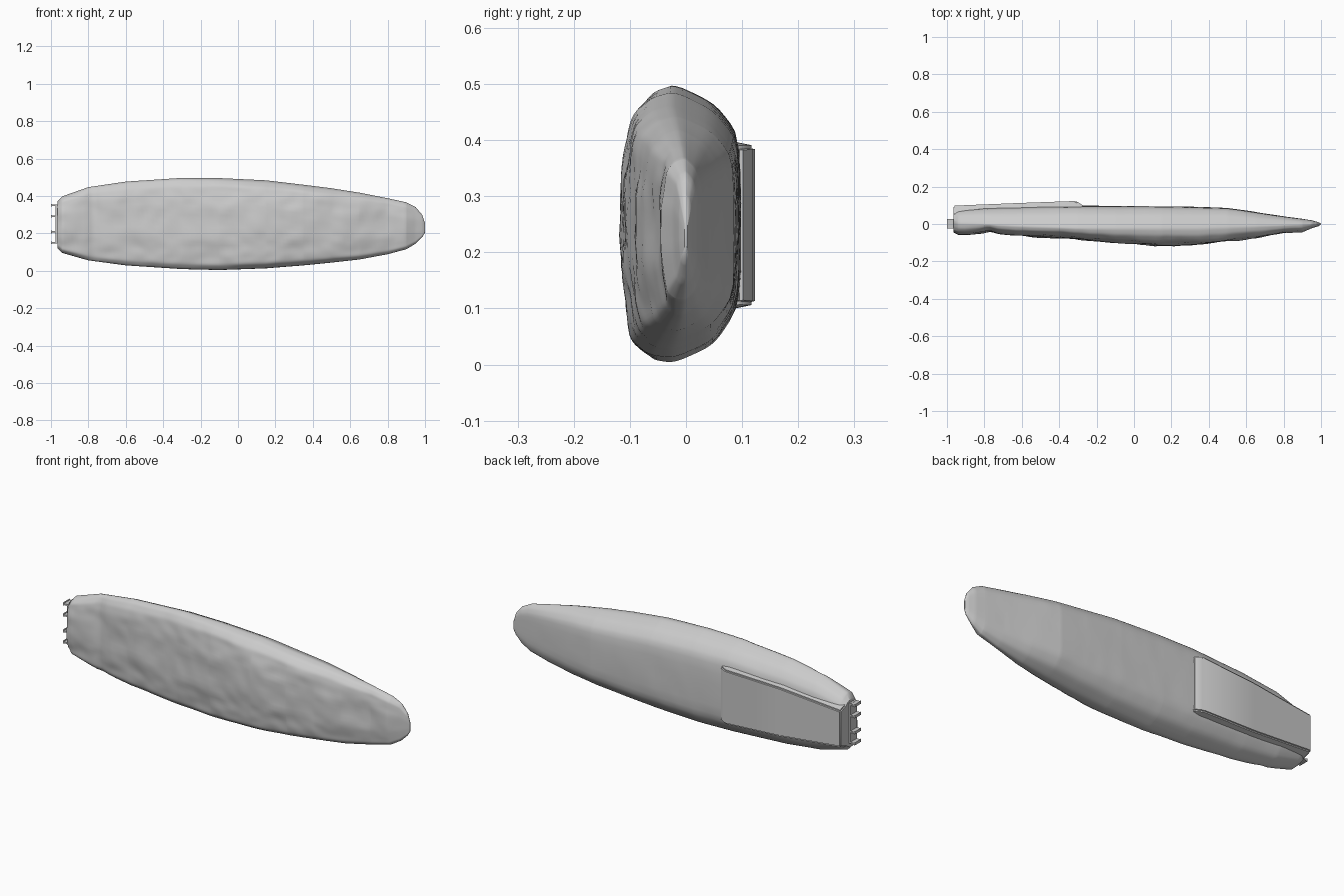
import bpy, bmesh, math
from mathutils import Vector, noise

if "Cube" in bpy.data.objects:
    bpy.data.objects.remove(bpy.data.objects["Cube"])

# Hull stations: x, bottom z, top z, front y, back y, ridge y
STATIONS = [
    (-0.965, 0.12, 0.375, -0.042, 0.070, 0.01), (-0.94, 0.095, 0.40, -0.055, 0.075, 0.005),
    (-0.80, 0.055, 0.45, -0.050, 0.085, 0.0), (-0.60, 0.028, 0.48, -0.063, 0.092, -0.01),
    (-0.30, 0.008, 0.50, -0.080, 0.098, -0.02), (-0.10, 0.003, 0.499, -0.100, 0.097, -0.02),
    (0.15, 0.012, 0.487, -0.117, 0.094, -0.02), (0.35, 0.028, 0.463, -0.110, 0.090, -0.02),
    (0.50, 0.043, 0.444, -0.093, 0.086, -0.015), (0.65, 0.060, 0.42, -0.073, 0.063, -0.01),
    (0.80, 0.088, 0.39, -0.050, 0.040, -0.005), (0.90, 0.115, 0.368, -0.043, 0.028, -0.002),
    (0.95, 0.145, 0.342, -0.022, 0.020, 0.0), (0.985, 0.18, 0.30, -0.012, 0.010, 0.0),
    (1.0, 0.205, 0.255, -0.003, 0.003, 0.0)]

# Cross-section: sideways share of depth, share of height
PROFILE = [(0, 1), (-0.45, 0.975), (-0.78, 0.91), (-0.88, 0.82), (-1, 0.66), (-1, 0.33),
           (-0.88, 0.17), (-0.78, 0.06), (-0.45, 0.01), (0, 0), (0.6, 0.065),
           (1, 0.21), (1, 0.81), (0.6, 0.93)]


def station(x):
    for a, b in zip(STATIONS, STATIONS[1:]):
        if x <= b[0]:
            t = (x - a[0]) / (b[0] - a[0])
            return [p + (q - p) * t for p, q in zip(a, b)]
    return list(STATIONS[-1])


def ring_profile(sub=5):
    pts = []
    for i, p in enumerate(PROFILE):
        q = PROFILE[(i + 1) % len(PROFILE)]
        pts += [(p[0] + (q[0] - p[0]) * k / sub, p[1] + (q[1] - p[1]) * k / sub) for k in range(sub)]
    for _ in range(2):
        n = len(pts)
        pts = [tuple((pts[i - 1][k] + 2 * pts[i][k] + pts[(i + 1) % n][k]) / 4 for k in (0, 1))
               for i in range(n)]
    return pts


def finish(name, bm, angle=None):
    bmesh.ops.recalc_face_normals(bm, faces=bm.faces)
    mesh = bpy.data.meshes.new(name)
    bm.to_mesh(mesh)
    bm.free()
    ob = bpy.data.objects.new(name, mesh)
    bpy.context.collection.objects.link(ob)
    if angle:
        bpy.ops.object.select_all(action='DESELECT')
        ob.select_set(True)
        bpy.context.view_layer.objects.active = ob
        bpy.ops.object.shade_smooth_by_angle(angle=math.radians(angle))
    return ob


def loft(bm, rings):
    rows = [[bm.verts.new(p) for p in r] for r in rings]
    n = len(rows[0])
    for a, b in zip(rows, rows[1:]):
        for i in range(n):
            bm.faces.new((a[i], a[(i + 1) % n], b[(i + 1) % n], b[i]))
    bm.faces.new(rows[0])
    bm.faces.new(rows[-1])


# Weathered hull, dented mostly on the front face
profile = ring_profile()
xs = sorted({round(-0.965 + 1.965 * i / 100, 4) for i in range(101)} | {s[0] for s in STATIONS})
rings = []
for x in xs:
    _, lo, hi, front, back, ridge = station(x)
    ring = []
    for u, v in profile:
        y = ridge + (u * (ridge - front) if u < 0 else u * (back - ridge))
        z = lo + v * (hi - lo)
        dent = noise.noise(Vector((x * 7, y * 7, z * 9))) + 0.5 * noise.noise(Vector((x * 17, y * 9, z * 20)))
        fade = min(1, (1.0 - x) * 5)
        y += dent * (0.008 if u < 0 else 0.002) * abs(u) * fade
        if u < 0:   # shallow groove across the front near the left end
            y += 0.012 * math.exp(-((x + 0.77) / 0.03) ** 2) * abs(u)
        ring.append((x, y, z))
    rings.append(ring)
bm = bmesh.new()
loft(bm, rings)
finish("hull", bm, 50)


# Raised rear panel ending in a step
def panel_ring(x, base_y, top_y, z0, z1, inset):
    return [(x, base_y, z0), (x, top_y, z0 + inset), (x, top_y, z1 - inset), (x, base_y, z1)]


bm = bmesh.new()
loft(bm, [panel_ring(-0.965, 0.02, 0.098, 0.125, 0.365, 0.025),
          panel_ring(-0.62, 0.04, 0.112, 0.10, 0.395, 0.02),
          panel_ring(-0.31, 0.05, 0.123, 0.092, 0.405, 0.015),
          panel_ring(-0.27, 0.05, 0.098, 0.097, 0.40, 0.012)])
bmesh.ops.bevel(bm, geom=bm.edges[:], offset=0.006, segments=2, affect='EDGES')
finish("rear_panel", bm, 40)


# End bracket: back plates with pairs of lipped prongs
def box(bm, x0, x1, y0, y1, z0, z1):
    res = bmesh.ops.create_cube(bm, size=1)
    for v in res['verts']:
        v.co = Vector(((x0 + x1) / 2 + v.co.x * (x1 - x0),
                       (y0 + y1) / 2 + v.co.y * (y1 - y0),
                       (z0 + z1) / 2 + v.co.z * (z1 - z0)))


bm = bmesh.new()
box(bm, -0.975, -0.955, -0.025, 0.028, 0.145, 0.355)
for z in (0.150, 0.208, 0.292, 0.350):
    box(bm, -1.0, -0.965, -0.025, 0.028, z - 0.004, z + 0.004)
    box(bm, -1.0, -0.994, -0.025, 0.028, z - 0.007, z + 0.007)
finish("end_bracket", bm)
